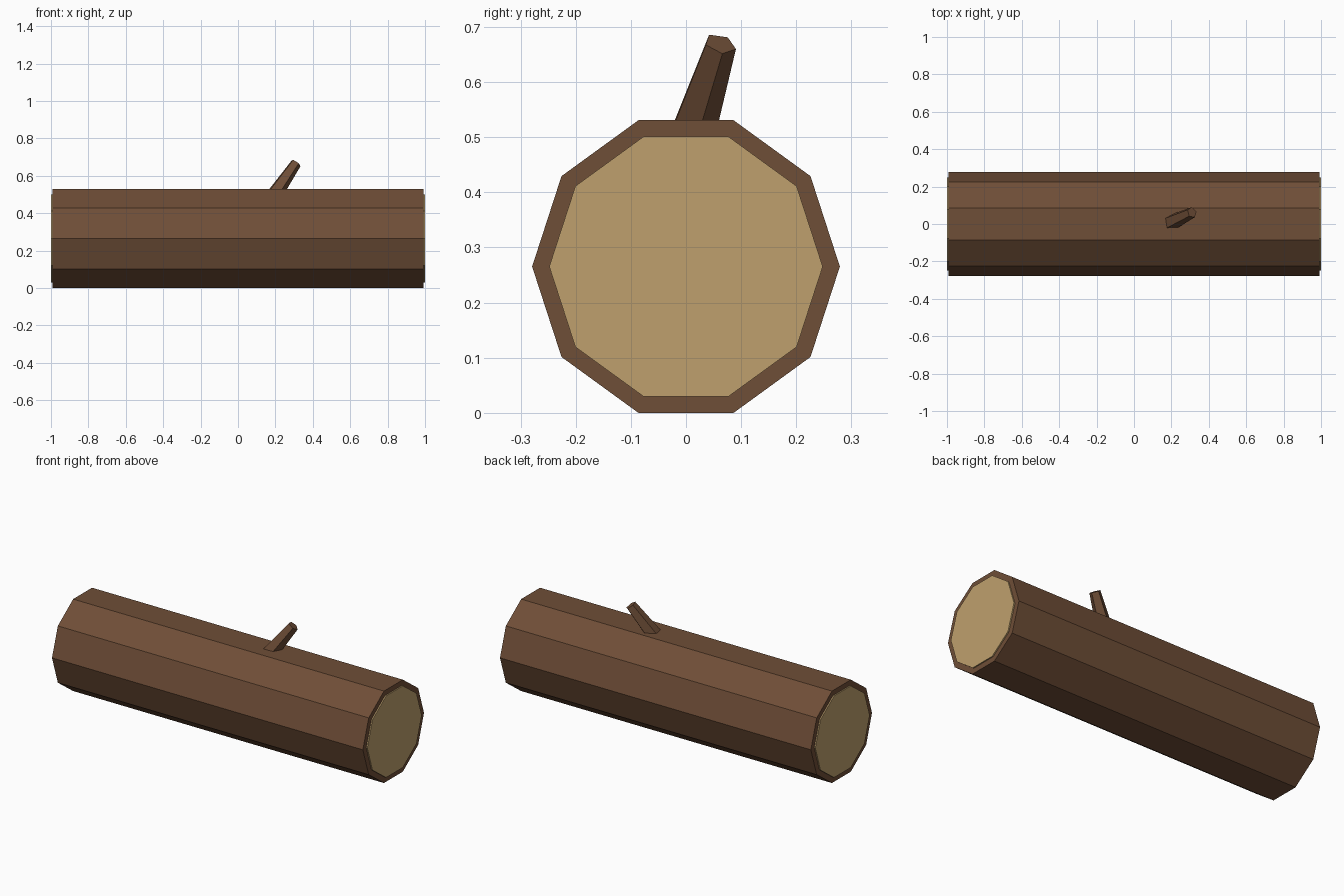
import bpy, bmesh, math
from mathutils import Matrix, Vector

default = bpy.data.objects.get("Cube")
if default:
    bpy.data.objects.remove(default, do_unlink=True)


def srgb(r, g, b):
    def lin(c):
        c /= 255
        return c / 12.92 if c <= 0.04045 else ((c + 0.055) / 1.055) ** 2.4
    return (lin(r), lin(g), lin(b), 1)


def material(name, colour):
    mat = bpy.data.materials.new(name)
    mat.use_nodes = True
    mat.diffuse_color = colour
    bsdf = next(n for n in mat.node_tree.nodes if n.type == 'BSDF_PRINCIPLED')
    bsdf.inputs["Base Color"].default_value = colour
    bsdf.inputs["Roughness"].default_value = 0.9
    return mat


def tapered_prism(name, start, end, r_start, r_end, sides, mat):
    """Flat-sided prism from start to end, one corner level with the x axis' side."""
    start, end = Vector(start), Vector(end)
    axis = (end - start).normalized()
    side = axis.cross(Vector((1, 0, 0)))
    if side.length < 0.001:
        side = Vector((0, 1, 0))
    side.normalize()
    frame = Matrix((side.cross(axis), side, axis)).transposed().to_4x4()
    frame.translation = (start + end) / 2
    bm = bmesh.new()
    bmesh.ops.create_cone(bm, cap_ends=True, segments=sides, radius1=r_start,
                          radius2=r_end, depth=(end - start).length, matrix=frame)
    mesh = bpy.data.meshes.new(name)
    bm.to_mesh(mesh)
    bm.free()
    mesh.materials.append(mat)
    obj = bpy.data.objects.new(name, mesh)
    bpy.context.collection.objects.link(obj)
    return obj


bark = material("bark brown", srgb(111, 78, 55))
wood = material("cut wood tan", srgb(191, 160, 109))

SIDES = 10
RADIUS = 0.279
CENTRE = RADIUS * math.sin(math.radians(72))   # rests on a flat side
HALF = 0.993

# Trunk
tapered_prism("trunk", (-HALF, 0, CENTRE), (HALF, 0, CENTRE),
              RADIUS, RADIUS, SIDES, bark)

# Cut wood discs, slightly proud of each end
for label, s in (("left", 1), ("right", -1)):
    tapered_prism(label + "_cut_end", (s * (HALF - 0.01), 0, CENTRE), (s, 0, CENTRE),
                  0.248, 0.248, SIDES, wood)

# Branch stub, rooted inside the trunk
tip = Vector((0.31, 0.062, 0.669))
lean = Vector((0.55, 0.26, 0.8)).normalized()
tapered_prism("branch_stub", tip - lean * 0.25, tip, 0.047, 0.03, 5, bark)
